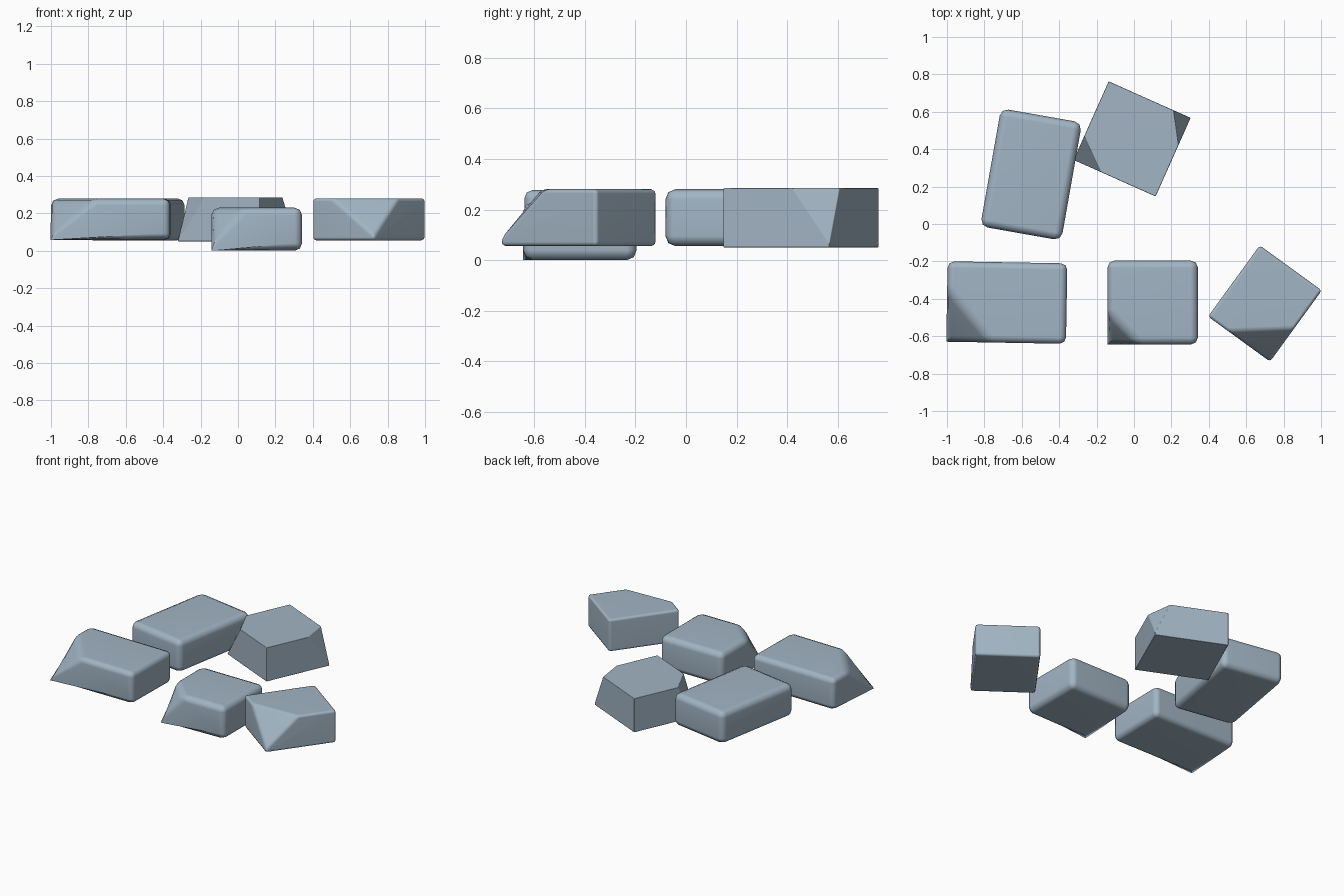
import bpy
import bmesh
from math import radians
from mathutils import Matrix, Vector

cube = bpy.data.objects.get("Cube")
if cube:
    bpy.data.objects.remove(cube, do_unlink=True)

stone_grey = bpy.data.materials.new("blue_grey_stone")
stone_grey.use_nodes = True
COLOUR = (0.36, 0.46, 0.55, 1)
stone_grey.diffuse_color = COLOUR
stone_grey.node_tree.nodes["Principled BSDF"].inputs["Base Color"].default_value = COLOUR


def stone(name, centre, size, turn, chips, bevel=0.04):
    """Rounded block; each chip is (corner signs, cut lengths along x, y, z)."""
    bm = bmesh.new()
    bmesh.ops.create_cube(bm, size=1)
    bmesh.ops.scale(bm, vec=size, verts=bm.verts)
    # Slice off the chipped corners
    for signs, cut in chips:
        corner = Vector([s * d / 2 for s, d in zip(signs, size)])
        normal = Vector([s / c for s, c in zip(signs, cut)]).normalized()
        point = corner - Vector((signs[0] * cut[0], 0, 0))
        res = bmesh.ops.bisect_plane(bm, geom=bm.verts[:] + bm.edges[:] + bm.faces[:],
                                     plane_co=point, plane_no=normal, clear_outer=True)
        rim = [e for e in res["geom_cut"] if isinstance(e, bmesh.types.BMEdge)]
        bmesh.ops.contextual_create(bm, geom=rim)
    bmesh.ops.recalc_face_normals(bm, faces=bm.faces)
    # Worn edges
    bmesh.ops.bevel(bm, geom=bm.edges[:], offset=bevel, segments=2, profile=0.5,
                    affect="EDGES", clamp_overlap=True)
    bm.transform(Matrix.Translation(centre) @ Matrix.Rotation(radians(turn), 4, "Z"))
    mesh = bpy.data.meshes.new(name)
    bm.to_mesh(mesh)
    bm.free()
    mesh.materials.append(stone_grey)
    mesh.shade_smooth()
    obj = bpy.data.objects.new(name, mesh)
    bpy.context.collection.objects.link(obj)
    # Keep broad faces flat while the edges stay soft
    obj.modifiers.new("soft_edges", "WEIGHTED_NORMAL")


stone("back_long_stone", (-0.55, 0.265, 0.168), (0.44, 0.64, 0.225), -10, [])
stone("back_square_stone", (-0.01, 0.455, 0.168), (0.48, 0.46, 0.235), -24,
      [((-1, -1, 1), (0.16, 0.14, 0.24)), ((1, 1, 1), (0.1, 0.16, 0.22))])
stone("front_long_stone", (-0.68, -0.42, 0.168), (0.64, 0.43, 0.22), -1,
      [((-1, -1, 1), (0.24, 0.28, 0.22))], 0.035)
stone("front_low_stone", (0.1, -0.42, 0.115), (0.485, 0.45, 0.23), 0,
      [((-1, -1, 1), (0.17, 0.17, 0.23))])
stone("front_turned_stone", (0.7, -0.425, 0.168), (0.41, 0.47, 0.225), -36,
      [((1, -1, 1), (0.28, 0.22, 0.2))])
